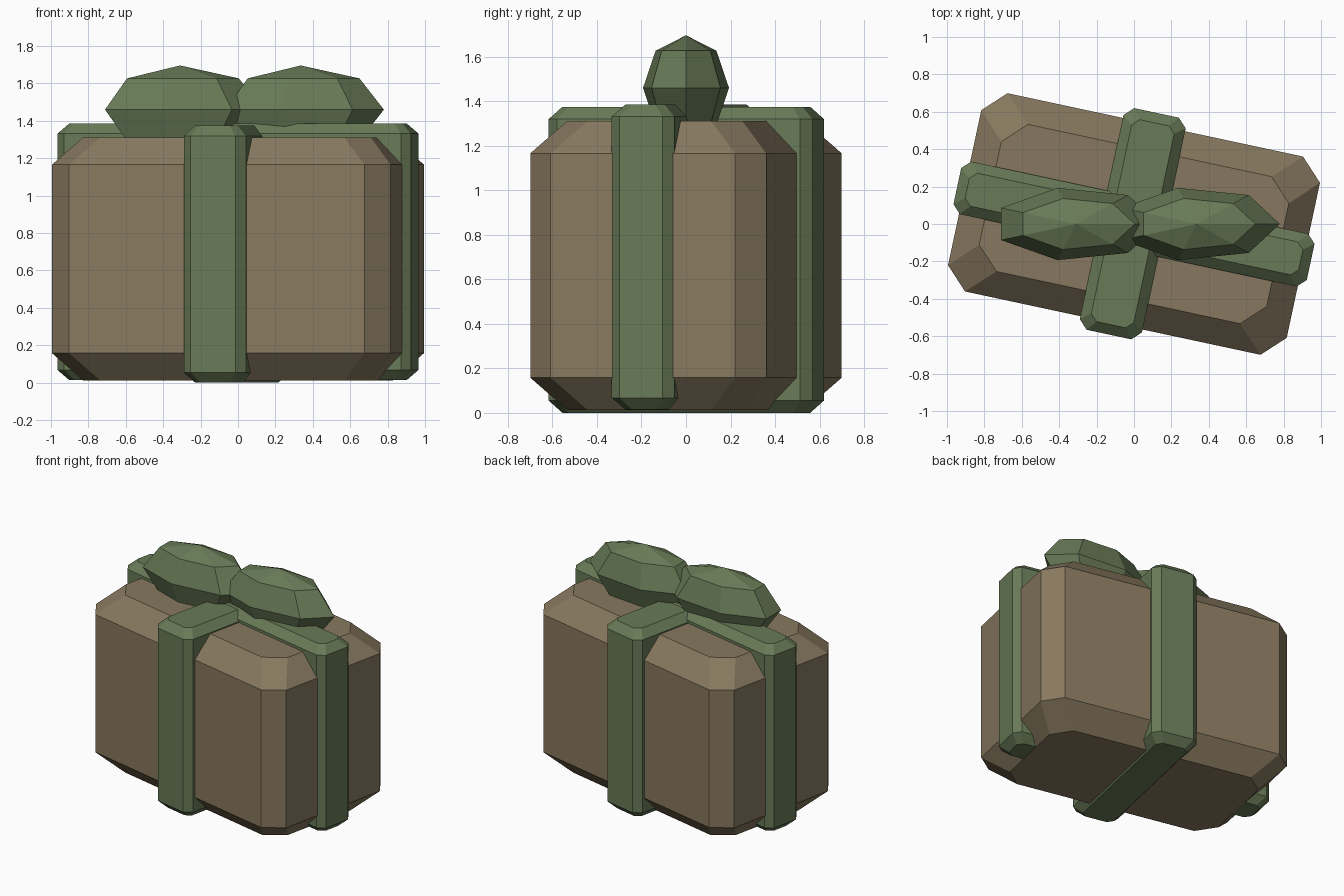
import bpy
import bmesh
from math import sin, cos, pi, radians
from mathutils import Matrix

cube = bpy.data.objects.get("Cube")
if cube:
    bpy.data.objects.remove(cube, do_unlink=True)


def make_material(name, color):
    mat = bpy.data.materials.new(name)
    mat.use_nodes = True
    mat.diffuse_color = color
    mat.node_tree.nodes["Principled BSDF"].inputs["Base Color"].default_value = color
    return mat


brown = make_material("brown paper", (0.245, 0.19, 0.115, 1))
green = make_material("green ribbon", (0.138, 0.195, 0.094, 1))


def loft(name, rings, mat, matrix):
    """Skin a stack of rings, bottom to top; a ring of one point is a pole."""
    bm = bmesh.new()
    loops = [[bm.verts.new(p) for p in ring] for ring in rings]
    for low, high in zip(loops, loops[1:]):
        n = max(len(low), len(high))
        for i in range(n):
            j = (i + 1) % n
            if len(low) == 1:
                bm.faces.new((low[0], high[j], high[i]))
            elif len(high) == 1:
                bm.faces.new((low[i], low[j], high[0]))
            else:
                bm.faces.new((low[i], low[j], high[j], high[i]))
    for cap in (loops[0], loops[-1]):
        if len(cap) > 2:
            bm.faces.new(cap)
    bmesh.ops.recalc_face_normals(bm, faces=bm.faces)
    bm.transform(matrix)
    mesh = bpy.data.meshes.new(name)
    bm.to_mesh(mesh)
    bm.free()
    mesh.materials.append(mat)
    obj = bpy.data.objects.new(name, mesh)
    bpy.context.collection.objects.link(obj)
    return obj


def octagon(hx, hy, cut, z):
    quarter = [(hx, hy - cut), (hx - cut, hy)]
    pts = quarter + [(-x, y) for x, y in reversed(quarter)]
    return [(x, y, z) for x, y in pts] + [(-x, -y, z) for x, y in pts]


def chamfered_box(name, hx, hy, cut, inset, top_cut, z0, z1, rise, mat, x=0.0):
    turn = Matrix.Rotation(radians(-12.1), 4, "Z") @ Matrix.Translation((x, 0, 0))
    rings = [octagon(hx - inset, hy - inset, top_cut, z0),
             octagon(hx, hy, cut, z0 + rise),
             octagon(hx, hy, cut, z1 - rise),
             octagon(hx - inset, hy - inset, top_cut, z1)]
    return loft(name, rings, mat, turn)


# Wrapped box, turned slightly on its base
chamfered_box("gift_box", 0.926, 0.542, 0.118, 0.14, 0.12, 0.012, 1.312, 0.146, brown)

# Two ribbon bands crossing over it
chamfered_box("long_ribbon", 0.966, 0.144, 0.045, 0.054, 0.036, 0.015, 1.385, 0.053, green)
chamfered_box("cross_ribbon", 0.17, 0.606, 0.048, 0.054, 0.036, 0.0, 1.375, 0.055, green, -0.007)


# Faceted bow loops
def bow_loop(name, x):
    sides, steps = 7, 4
    rings = []
    for k in range(steps + 1):
        a = pi * k / steps
        count = 1 if k in (0, steps) else sides
        r = 0 if count == 1 else sin(a)
        rings.append([(r * cos(2 * pi * i / sides), r * sin(2 * pi * i / sides), -cos(a))
                      for i in range(count)])
    place = Matrix.Translation((x, 0, 1.46)) @ Matrix.Diagonal((0.445, 0.198, 0.236, 1))
    return loft(name, rings, green, place)


bow_loop("bow_loop_right", -0.31)
bow_loop("bow_loop_left", 0.335)
